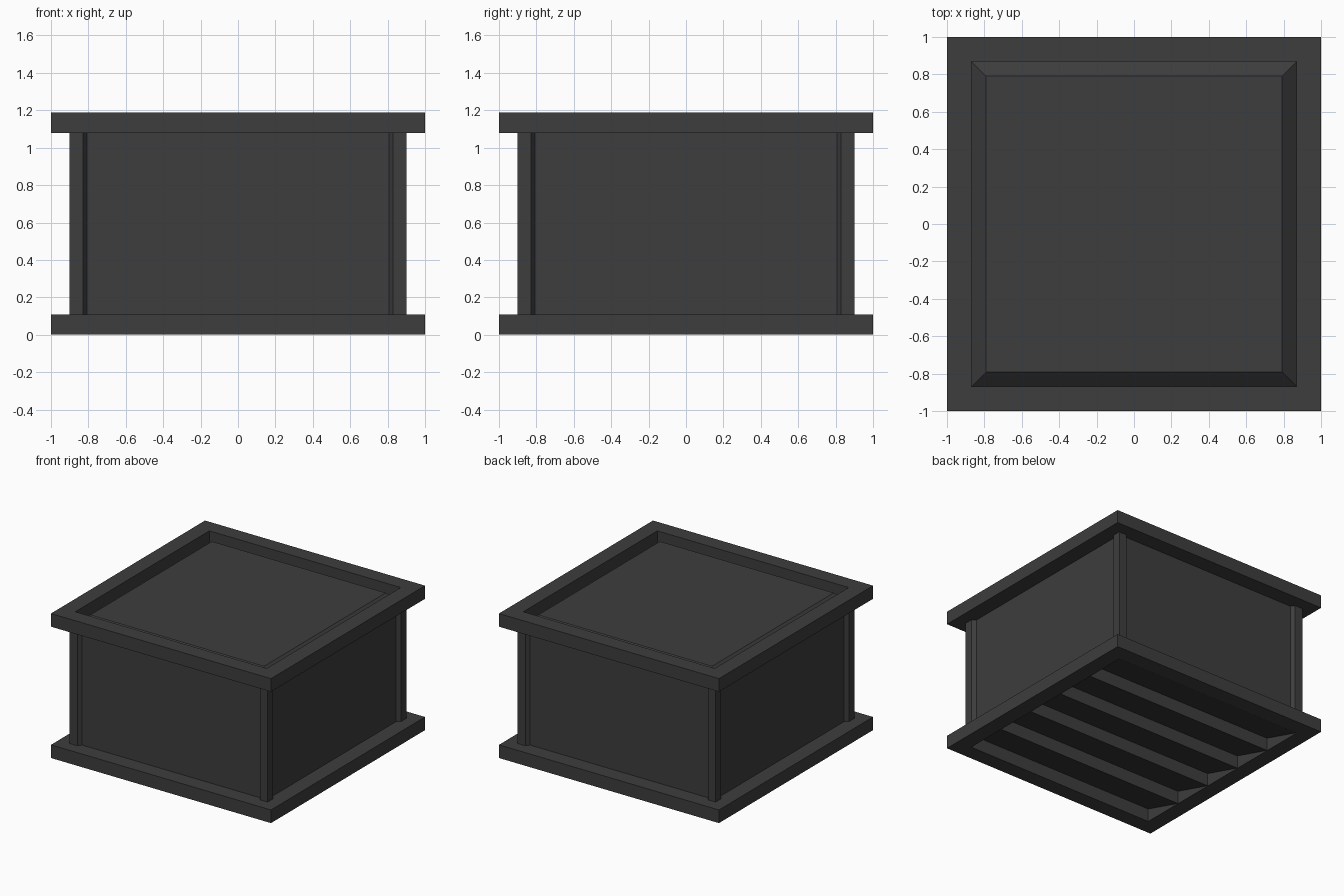
import bpy
from math import pi
from mathutils import Matrix, Vector

old = bpy.data.objects.get("Cube")
if old:
    bpy.data.objects.remove(old)

HEIGHT, FRAME, OPENING, WALL = 1.187, 0.108, 0.87, 0.87

charcoal = bpy.data.materials.new("charcoal")
charcoal.use_nodes = True
colour = (0.047, 0.047, 0.047, 1)
charcoal.diffuse_color = colour
charcoal.node_tree.nodes["Principled BSDF"].inputs["Base Color"].default_value = colour


def add_mesh(name, verts, faces):
    mesh = bpy.data.meshes.new(name)
    mesh.from_pydata(verts, [], faces)
    mesh.materials.append(charcoal)
    obj = bpy.data.objects.new(name, mesh)
    bpy.context.collection.objects.link(obj)
    return obj


def loft(name, rings, closed=False):
    """Join rings of equal length; cap the ends unless the rings form a loop."""
    n, count = len(rings[0]), len(rings)
    faces = []
    for r in range(count if closed else count - 1):
        a, b = r * n, (r + 1) % count * n
        for i in range(n):
            j = (i + 1) % n
            faces.append((a + i, a + j, b + j, b + i))
    if not closed:
        faces += [tuple(reversed(range(n))), tuple(range((count - 1) * n, count * n))]
    return add_mesh(name, [v for ring in rings for v in ring], faces)


def square(half, z):
    return [(-half, -half, z), (half, -half, z), (half, half, z), (-half, half, z)]


# Square rims with a square opening
def rim(name, low):
    high = low + FRAME
    loft(name, [square(1, low), square(1, high),
                square(OPENING, high), square(OPENING, low)], closed=True)


rim("bottom_rim", 0)
rim("top_rim", HEIGHT - FRAME)

# Box body with a raised, sloped-edge lid panel inside the top rim
loft("body", [square(WALL, FRAME), square(WALL, HEIGHT - FRAME),
              square(0.79, HEIGHT - 0.035)])

# Corner posts with chamfered inner edges
profile = [(0.9, 0.9), (0.83, 0.9), (0.807, WALL), (0.85, 0.85), (WALL, 0.807), (0.9, 0.83)]
for k, corner in enumerate(("back_left", "back_right", "front_right", "front_left")):
    turn = Matrix.Rotation(k * pi / 2, 3, "Z")
    rings = [[turn @ Vector((x, y, z)) for x, y in profile]
             for z in (FRAME, HEIGHT - FRAME)]
    loft(corner + "_post", rings)

# Sloping louvre slats set in the bottom opening
SLATS = 5
pitch = 2 * OPENING / SLATS
for k in range(SLATS):
    y = OPENING - k * pitch
    section = [(y, 0.002), (y, FRAME), (y - pitch, FRAME)]
    loft(f"bottom_slat_{k + 1}",
         [[(x, sy, sz) for sy, sz in section] for x in (-OPENING, OPENING)])

# Consistent outward faces
for obj in bpy.context.collection.objects:
    if obj.type == "MESH" and charcoal.name in obj.data.materials:
        import bmesh
        bm = bmesh.new()
        bm.from_mesh(obj.data)
        bmesh.ops.recalc_face_normals(bm, faces=bm.faces)
        bm.to_mesh(obj.data)
        bm.free()
